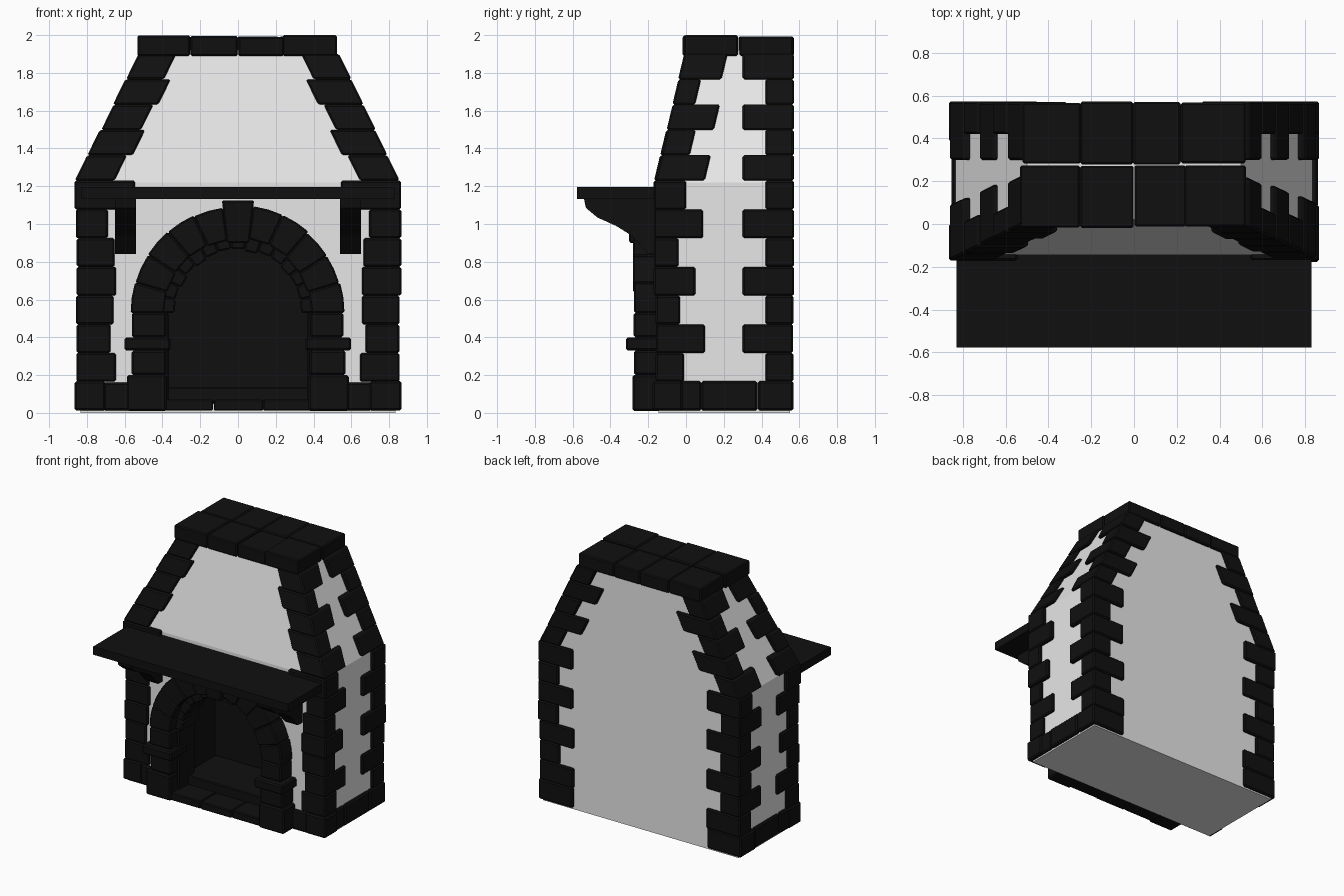
import bpy, bmesh, math, random
from mathutils import Vector

random.seed(4)
if "Cube" in bpy.data.objects:
    bpy.data.objects.remove(bpy.data.objects["Cube"])


def material(name, rgb):
    m = bpy.data.materials.new(name)
    m.use_nodes = True
    m.diffuse_color = (*rgb, 1)
    bsdf = m.node_tree.nodes["Principled BSDF"]
    bsdf.inputs["Base Color"].default_value = (*rgb, 1)
    bsdf.inputs["Roughness"].default_value = 0.9
    return m


plaster = material("plaster_grey", (0.8, 0.8, 0.8))
stone = material("dark_stone", (0.005, 0.005, 0.005))


def finish(name, bm, mat, bevel=0):
    bmesh.ops.recalc_face_normals(bm, faces=bm.faces[:])
    mesh = bpy.data.meshes.new(name)
    bm.to_mesh(mesh)
    bm.free()
    ob = bpy.data.objects.new(name, mesh)
    bpy.context.collection.objects.link(ob)
    mesh.materials.append(mat)
    if bevel:
        mod = ob.modifiers.new("worn_edges", "BEVEL")
        mod.width = bevel
        mod.segments = 1
    return ob


def hull(bm, low, high):
    """Solid between two matching loops of points."""
    a = [bm.verts.new(p) for p in low]
    b = [bm.verts.new(p) for p in high]
    bm.faces.new(a)
    bm.faces.new(b)
    for i in range(len(a)):
        j = (i + 1) % len(a)
        bm.faces.new((a[i], a[j], b[j], b[i]))


def rect(x0, x1, y0, y1, z):
    return [(x0, y0, z), (x1, y0, z), (x1, y1, z), (x0, y1, z)]


def box(bm, x, y, z, wobble=0):
    w = [random.uniform(-wobble, wobble) for _ in range(4)]
    x0, x1, y0, y1 = x[0] + w[0], x[1] + w[1], y[0] + w[2], y[1] + w[3]
    hull(bm, rect(x0, x1, y0, y1, z[0]), rect(x0, x1, y0, y1, z[1]))


def mirror_box(bm, x, y, z, wobble=0):
    box(bm, x, y, z, wobble)
    box(bm, (-x[1], -x[0]), y, z, wobble)


def arch_points(radius, base, spring, y, steps=20):
    pts = [(radius, y, base)]
    for i in range(steps + 1):
        a = math.pi * i / steps
        pts.append((radius * math.cos(a), y, spring + radius * math.sin(a)))
    return pts + [(-radius, y, base)]


# Plaster body: straight base and tapering hood
BACK, SHOULDER, TOP, SPRING = 0.57, 1.23, 1.9, 0.53
bm = bmesh.new()
rings = [[bm.verts.new(p) for p in rect(-x, x, y, 0.55, z)]
         for x, y, z in ((0.835, -0.145, 0), (0.835, -0.145, 1.22), (0.5, 0.02, 1.92))]
bm.faces.new(rings[0])
bm.faces.new(rings[2])
for a, b in zip(rings, rings[1:]):
    for i in range(4):
        j = (i + 1) % 4
        bm.faces.new((a[i], a[j], b[j], b[i]))
body = finish("plaster_body", bm, plaster)
body.data.materials.append(stone)

# Firebox recess cut into the body
bm = bmesh.new()
hull(bm, arch_points(0.42, 0.05, SPRING, -0.4), arch_points(0.42, 0.05, SPRING, 0.32))
cutter = finish("firebox_cutter", bm, stone)
cutter.hide_render = True
cut = body.modifiers.new("firebox", "BOOLEAN")
cut.object = cutter
cut.operation = "DIFFERENCE"
cut.solver = "EXACT"
bpy.context.view_layer.objects.active = body
bpy.ops.object.modifier_apply(modifier=cut.name)
bpy.data.objects.remove(cutter)
for f in body.data.polygons:
    c = f.center
    inside = abs(c.x) < 0.43 and -0.14 < c.y < 0.33 and 0.03 < c.z < 1
    f.material_index = 1 if inside else 0

# Corner stones, alternating long and short up each corner
levels = [0.165 + 0.152 * i for i in range(7)] + [SHOULDER + 0.134 * i for i in range(6)]
front_width = [0.21, 0.18, 0.2, 0.21, 0.2, 0.17, 0.32, 0.21, 0.24, 0.21, 0.24, 0.2]
front_depth = [0.15, 0.26, 0.13, 0.22, 0.13, 0.26, 0.17, 0.26, 0.15, 0.25, 0.12, 0.23]


def corner(z):
    t = max(0, (z - SHOULDER) / (TOP - SHOULDER))
    return 0.86 - 0.33 * t, -0.165 + 0.16 * t


bm = bmesh.new()
for side in (-1, 1):
    for i, (z0, z1) in enumerate(zip(levels, levels[1:])):
        j = random.uniform(-0.007, 0.007)
        long = i % 2
        loops = {"front": [], "back": []}
        for z in (z0, z1):
            x, y = corner(z)
            x, y = x + j, y - j
            wb = 0.17 if long else 0.29
            db = 0.27 if long else 0.15
            loops["front"].append(rect(side * x, side * (x - front_width[i]),
                                       y, y + front_depth[i], z))
            loops["back"].append(rect(side * x, side * (x - wb), BACK - db, BACK + j / 2, z))
        for low, high in loops.values():
            hull(bm, low, high)
finish("corner_stones", bm, stone, 0.009)

# Plinth along both sides and the front corners
bm = bmesh.new()
for y in ((-0.17, 0.08), (0.08, 0.38)):
    mirror_box(bm, (0.7, 0.857), y, (0.012, 0.168), 0.005)
mirror_box(bm, (0.57, 0.862), (0.38, BACK), (0.012, 0.168), 0.004)
mirror_box(bm, (0.7, 0.865), (-0.175, -0.02), (0.012, 0.168), 0.004)
mirror_box(bm, (0.57, 0.71), (-0.17, -0.05), (0.012, 0.16), 0.004)
finish("plinth_stones", bm, stone, 0.01)

# Chimney cap in two rows of blocks
bm = bmesh.new()
for y, cuts in (((-0.015, 0.272), (-0.53, -0.25, 0, 0.24, 0.525)),
                ((0.28, 0.568), (-0.525, -0.25, 0, 0.22, 0.525))):
    for x0, x1 in zip(cuts, cuts[1:]):
        box(bm, (x0, x1), y, (1.89, 1.995 + random.uniform(-0.006, 0.005)), 0.004)
finish("chimney_cap", bm, stone, 0.008)

# Jambs: base, lower block, ledge and shaft
bm = bmesh.new()
for x, front, z in (((0.375, 0.59), -0.28, (0.01, 0.2)),
                    ((0.38, 0.565), -0.272, (0.2, 0.33)),
                    ((0.36, 0.6), -0.315, (0.33, 0.4)),
                    ((0.385, 0.56), -0.275, (0.4, SPRING))):
    mirror_box(bm, x, (front, -0.1), z, 0.004)
mirror_box(bm, (0.365, 0.43), (-0.2, 0), (0.05, SPRING))
finish("jambs", bm, stone, 0.01)


# Arch stones, inner lip and keystone
def wedge(bm, a0, a1, r0, r1, y0, y1):
    loop = [(r * math.cos(a), SPRING + r * math.sin(a))
            for r, a in ((r0, a0), (r1, a0), (r1, (a0 + a1) / 2), (r1, a1), (r0, a1))]
    hull(bm, [(x, y0, z) for x, z in loop], [(x, y1, z) for x, z in loop])


bm = bmesh.new()
for count, r0, r1, y0, y1 in ((11, 0.39, 0.565, -0.275, -0.1), (15, 0.335, 0.43, -0.2, 0)):
    for i in range(count):
        j = random.uniform(-0.008, 0.006)
        wedge(bm, math.pi * i / count, math.pi * (i + 1) / count, r0 + j, r1 + j, y0 + j, y1)
hull(bm, rect(-0.06, 0.06, -0.3, -0.1, 0.9), rect(-0.085, 0.085, -0.31, -0.1, 1.125))
finish("arch_stones", bm, stone, 0.008)

# Hearth slab and raised firebox floor
bm = bmesh.new()
for i in range(3):
    x = -0.39 + 0.26 * i
    box(bm, (x, x + 0.26), (-0.27, -0.08), (0.012, 0.07), 0.004)
box(bm, (-0.41, 0.41), (-0.08, 0.31), (0.055, 0.135))
finish("hearth", bm, stone, 0.006)

# Mantel shelf
bm = bmesh.new()
box(bm, (-0.83, 0.83), (-0.577, -0.1), (1.132, 1.195))
finish("mantel_shelf", bm, stone)

# Curved corbels under the shelf
profile = [(-0.12, 1.135), (-0.54, 1.135), (-0.53, 1.085), (-0.47, 1.035),
           (-0.37, 0.99), (-0.29, 0.94), (-0.2, 0.84), (-0.12, 0.84)]
bm = bmesh.new()
for s in (-1, 1):
    hull(bm, [(s * 0.54, y, z) for y, z in profile], [(s * 0.65, y, z) for y, z in profile])
finish("corbels", bm, stone)
